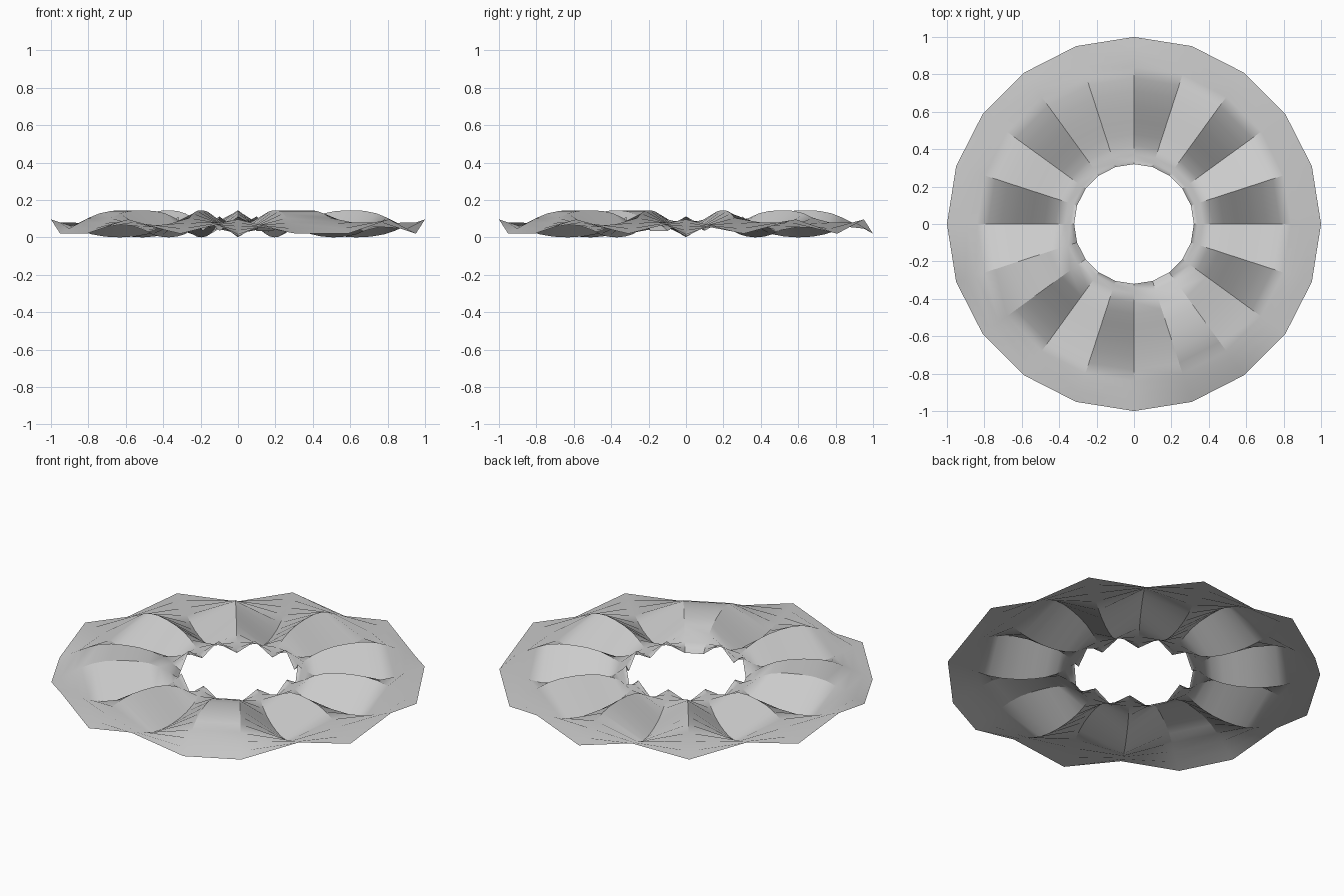
import bpy, bmesh, math

cube = bpy.data.objects.get("Cube")
if cube:
    bpy.data.objects.remove(cube)

SIDES = 20
# (radius, height of a crest, height of a trough)
PROFILE = [
    (0.32, 0.035, 0.112), (0.34, 0.052, 0.092), (0.37, 0.076, 0.07),
    (0.42, 0.105, 0.04), (0.48, 0.128, 0.018), (0.55, 0.141, 0.005),
    (0.63, 0.145, 0.0), (0.71, 0.142, 0.004), (0.78, 0.128, 0.016),
    (0.84, 0.104, 0.036), (0.89, 0.078, 0.058), (0.95, 0.047, 0.079),
    (1.0, 0.02, 0.096),
]


def is_crest(k):
    # the alternation skips a beat at two panels, leaving double-width crests
    return (k % 2 == 1) != (12 <= k <= 16)


# pleated ring sheet
bm = bmesh.new()
spokes = []
for k in range(SIDES):
    a = math.tau * k / SIDES
    spokes.append([bm.verts.new((r * math.cos(a), r * math.sin(a),
                                 hi if is_crest(k) else lo))
                   for r, hi, lo in PROFILE])
for k in range(SIDES):
    s, t = spokes[k], spokes[(k + 1) % SIDES]
    for j in range(len(PROFILE) - 1):
        bm.faces.new((s[j], s[j + 1], t[j + 1], t[j]))
mesh = bpy.data.meshes.new("pleated_ring")
bm.to_mesh(mesh)
bm.free()
ring = bpy.data.objects.new("pleated_ring", mesh)
bpy.context.collection.objects.link(ring)

# plain grey
grey = bpy.data.materials.new("light_grey")
grey.use_nodes = True
colour = (0.6, 0.6, 0.6, 1)
grey.diffuse_color = colour
grey.node_tree.nodes["Principled BSDF"].inputs["Base Color"].default_value = colour
mesh.materials.append(grey)

# smooth panels with crisp folds
bpy.context.view_layer.objects.active = ring
ring.select_set(True)
bpy.ops.object.shade_smooth_by_angle(angle=math.radians(30))
